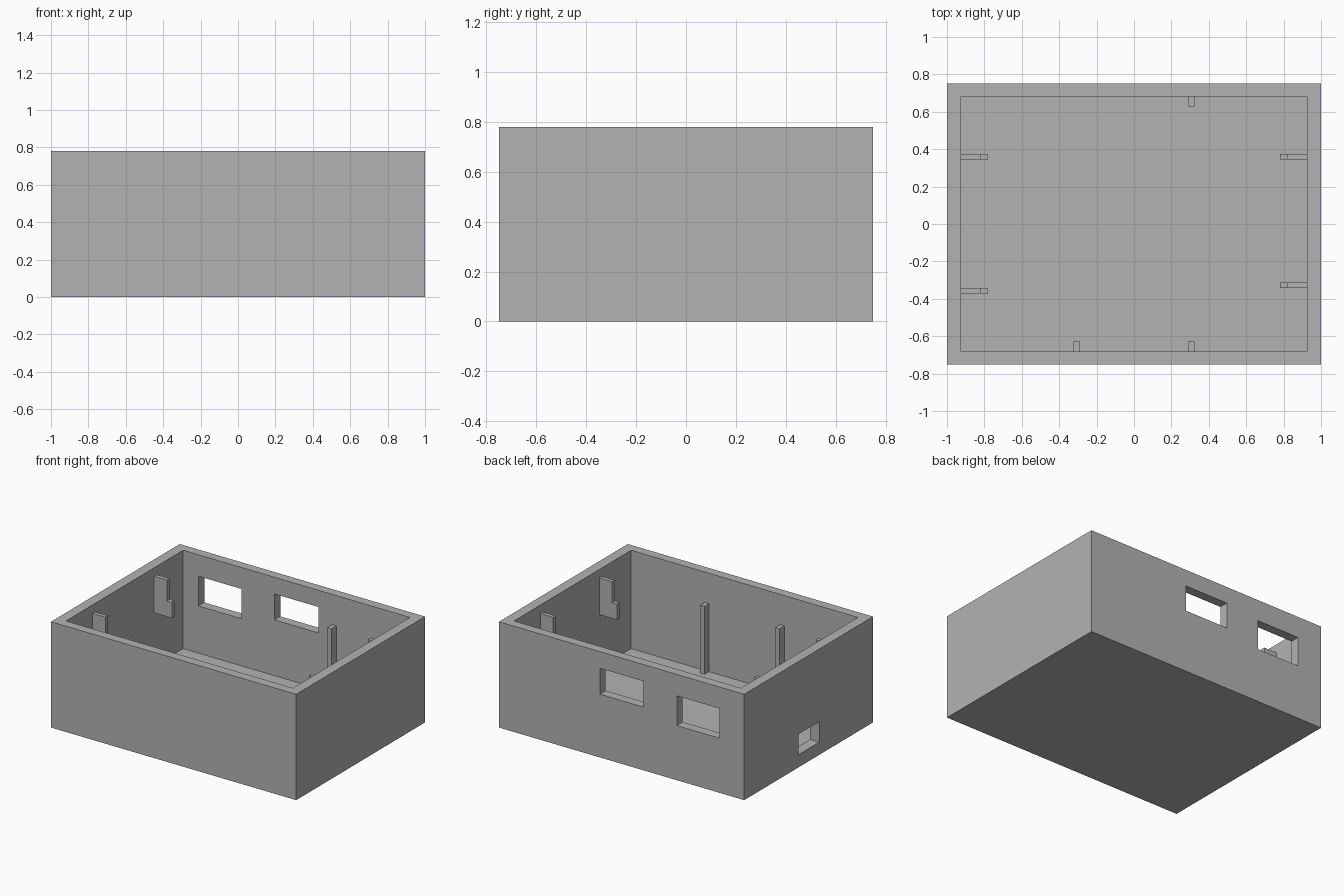
import bpy
import bmesh

if "Cube" in bpy.data.objects:
    bpy.data.objects.remove(bpy.data.objects["Cube"], do_unlink=True)

# Single plain grey
GREY = (0.45, 0.45, 0.45, 1.0)
grey = bpy.data.materials.new("plain_grey")
grey.use_nodes = True
grey.diffuse_color = GREY
grey.node_tree.nodes["Principled BSDF"].inputs["Base Color"].default_value = GREY

# Main dimensions
HALF_X, HALF_Y, HEIGHT = 1.0, 0.75, 0.78
IN_X, IN_Y, FLOOR = 0.925, 0.682, 0.055


def prism(name, outline, axis, start, end):
    """Extrude a 2D outline along the x, y or z axis."""
    bm = bmesh.new()
    points = []
    for a, b in outline:
        co = [a, b]
        co.insert(axis, start)
        points.append(bm.verts.new(co))
    face = bm.faces.new(points)
    moved = bmesh.ops.extrude_face_region(bm, geom=[face])["geom"]
    shift = [0, 0, 0]
    shift[axis] = end - start
    bmesh.ops.translate(bm, vec=shift,
                        verts=[v for v in moved if isinstance(v, bmesh.types.BMVert)])
    bmesh.ops.recalc_face_normals(bm, faces=bm.faces)
    mesh = bpy.data.meshes.new(name)
    bm.to_mesh(mesh)
    bm.free()
    mesh.materials.append(grey)
    obj = bpy.data.objects.new(name, mesh)
    bpy.context.collection.objects.link(obj)
    return obj


def box(name, x0, x1, y0, y1, z0, z1):
    return prism(name, [(x0, y0), (x1, y0), (x1, y1), (x0, y1)], 2, z0, z1)


def cut(target, *bounds):
    """Subtract a box from the target and discard the cutter."""
    cutter = box("cutter", *bounds)
    mod = target.modifiers.new("cut", 'BOOLEAN')
    mod.operation = 'DIFFERENCE'
    mod.solver = 'EXACT'
    mod.object = cutter
    bpy.context.view_layer.objects.active = target
    bpy.ops.object.modifier_apply(modifier=mod.name)
    bpy.data.objects.remove(cutter, do_unlink=True)


# Open-topped shell with floor, walls and openings
shell = box("shell", -HALF_X, HALF_X, -HALF_Y, HALF_Y, 0, HEIGHT)
cut(shell, -IN_X, IN_X, -IN_Y, IN_Y, FLOOR, 1)
cut(shell, -0.80, -0.45, 0.6, 0.8, 0.403, 0.622)     # outer back window
cut(shell, -0.18, 0.177, 0.6, 0.8, 0.466, 0.657)     # middle back window
cut(shell, -1.1, -0.85, -0.124, 0.118, 0.094, 0.244)  # low side opening

# Slim posts standing against the front and back walls
for name, x, side in (("front_post_left", 0.307, -1),
                      ("front_post_right", -0.307, -1),
                      ("back_post", 0.307, 1)):
    y0, y1 = sorted((side * IN_Y, side * 0.628))
    box(name, x - 0.017, x + 0.017, y0, y1, FLOOR, 0.557)

# L-shaped brackets on the side walls
profile = [(IN_X, 0.447), (0.78, 0.447), (0.78, 0.563),
           (0.82, 0.563), (0.82, 0.717), (IN_X, 0.717)]
for name, side, y in (("bracket_left_back", 1, 0.36),
                      ("bracket_left_front", 1, -0.327),
                      ("bracket_right_back", -1, 0.36),
                      ("bracket_right_front", -1, -0.357)):
    prism(name, [(side * x, z) for x, z in profile], 1, y - 0.015, y + 0.015)
